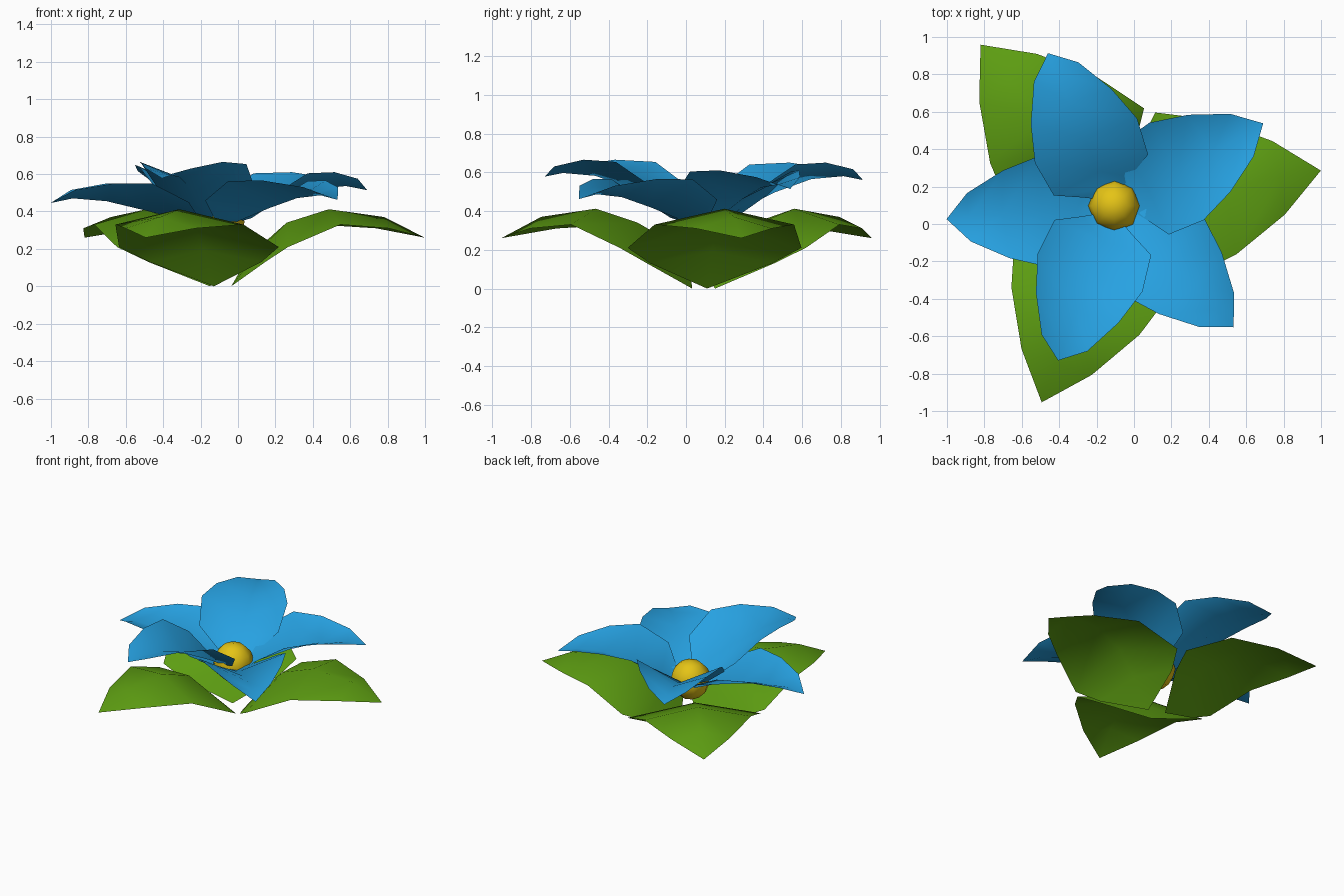
import bpy, bmesh, math
from mathutils import Matrix, Vector

if "Cube" in bpy.data.objects:
    bpy.data.objects.remove(bpy.data.objects["Cube"])

CENTRE = Vector((-0.105, 0.097, 0))


def material(name, rgb):
    m = bpy.data.materials.new(name)
    m.diffuse_color = (*rgb, 1)
    m.use_nodes = True
    m.node_tree.nodes["Principled BSDF"].inputs["Base Color"].default_value = m.diffuse_color
    return m


BLUE = material("petal blue", (0.02, 0.36, 0.76))
GREEN = material("leaf green", (0.11, 0.34, 0.006))
YELLOW = material("centre yellow", (0.78, 0.55, 0.008))


def blade(name, base, rows, tip, angle, mat):
    """Folded blade along +x: each row is (mid u, mid z, edge u, half width, edge z)."""
    bm = bmesh.new()
    start = bm.verts.new(base)
    end = bm.verts.new(tip)
    mids = [bm.verts.new((u, 0, z)) for u, z, _, _, _ in rows]
    for side in (1, -1):
        edge = [bm.verts.new((u, side * v, z)) for _, _, u, v, z in rows]
        faces = [(start, mids[0], edge[0]), (mids[-1], end, edge[-1])]
        faces += [(mids[i], mids[i + 1], edge[i + 1], edge[i]) for i in range(len(rows) - 1)]
        for f in faces:
            bm.faces.new(f if side > 0 else f[::-1])
    bm.transform(Matrix.Translation(CENTRE) @ Matrix.Rotation(math.radians(angle), 4, 'Z'))
    me = bpy.data.meshes.new(name)
    bm.to_mesh(me)
    bm.free()
    me.materials.append(mat)
    me.shade_smooth()
    ob = bpy.data.objects.new(name, me)
    bpy.context.collection.objects.link(ob)
    return ob


# Three broad leaves with a raised midrib and drooping tips
leaf_rows = [
    (0.22, 0.19, 0.20, 0.32, 0.13),
    (0.37, 0.34, 0.30, 0.455, 0.21),
    (0.60, 0.412, 0.60, 0.365, 0.33),
    (0.90, 0.37, 0.89, 0.20, 0.31),
]
for i in range(3):
    blade(f"leaf_{i + 1}", (0.07, 0, 0), leaf_rows, (1.12, 0, 0.26), 9.7 + 120 * i, GREEN)

# Five cupped petals; two sit higher and overlap their neighbours
petals = [(113.5, 0.10, 0.89), (29, 0.06, 0.91), (-45.5, 0.015, 0.91),
          (250, 0.115, 0.88), (184.5, 0.0, 0.90)]
for i, (angle, lift, length) in enumerate(petals):
    rows = [
        (0.10, 0.33 + lift * 0.2, 0.11, 0.14, 0.36 + lift * 0.3),
        (0.20, 0.355 + lift * 0.5, 0.18, 0.275, 0.45 + lift * 0.6),
        (0.39, 0.405 + lift * 0.9, 0.38, 0.298, 0.55 + lift * 0.9),
        (0.60, 0.455 + lift * 1.1, 0.58, 0.235, 0.55 + lift),
        (0.78, 0.47 + lift * 1.1, 0.78, 0.13, 0.515 + lift),
    ]
    blade(f"petal_{i + 1}", (0.03, 0, 0.32), rows, (length, 0, 0.445 + lift * 1.15), angle, BLUE)

# Round yellow centre
bpy.ops.mesh.primitive_uv_sphere_add(segments=8, ring_count=6, radius=0.14,
                                     location=(CENTRE.x, CENTRE.y, 0.345))
ball = bpy.context.object
ball.name = "flower_centre"
ball.data.materials.append(YELLOW)
ball.data.shade_smooth()
